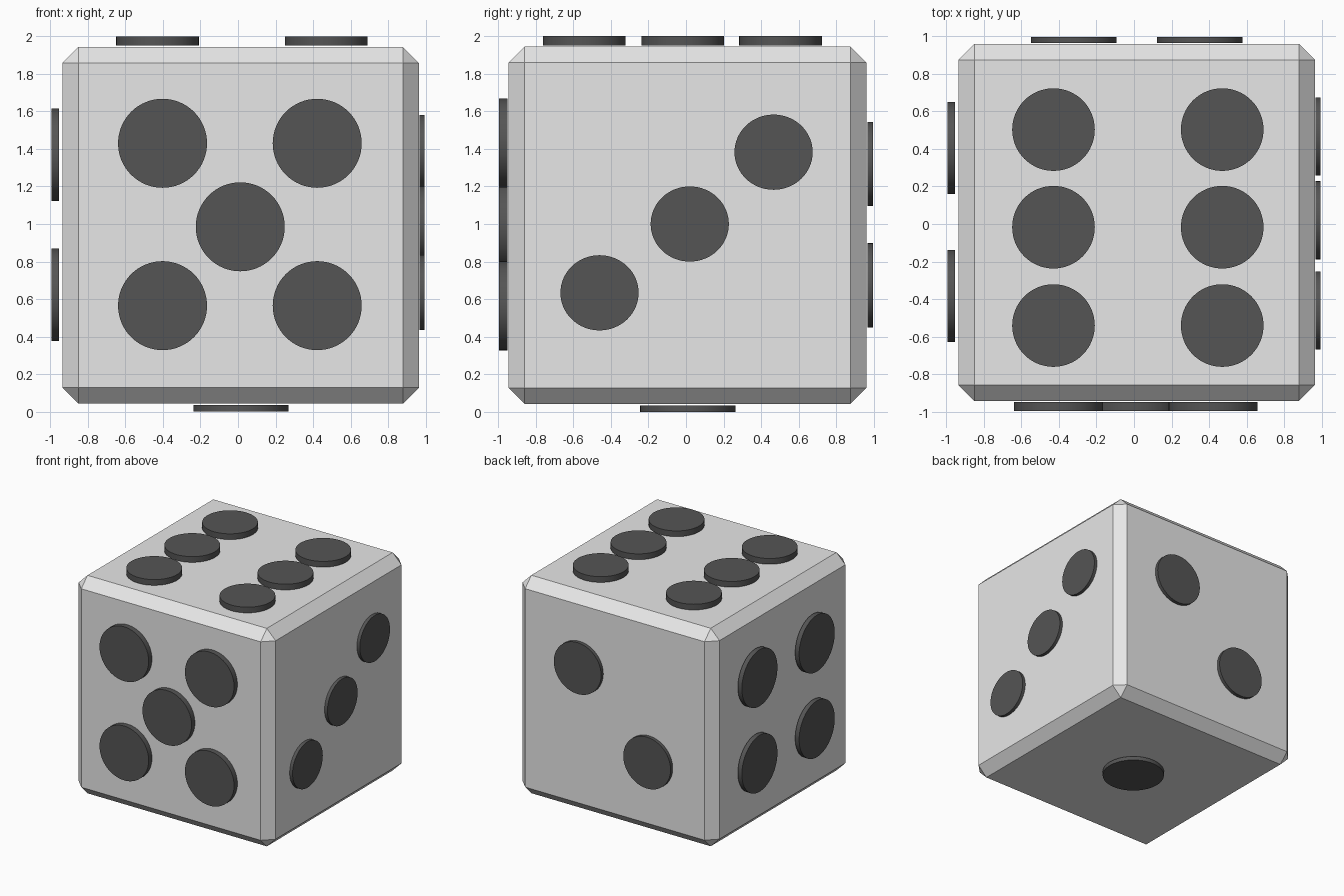
import bpy
import bmesh
from mathutils import Matrix, Vector

if "Cube" in bpy.data.objects:
    bpy.data.objects.remove(bpy.data.objects["Cube"])


def material(name, value):
    m = bpy.data.materials.new(name)
    m.diffuse_color = (value, value, value, 1)
    m.use_nodes = True
    m.node_tree.nodes["Principled BSDF"].inputs["Base Color"].default_value = m.diffuse_color
    return m


light_grey = material("light grey", 0.8)
dark_grey = material("dark grey", 0.09)


def add_object(name, bm, mat):
    bmesh.ops.recalc_face_normals(bm, faces=bm.faces)
    mesh = bpy.data.meshes.new(name)
    bm.to_mesh(mesh)
    bm.free()
    mesh.materials.append(mat)
    ob = bpy.data.objects.new(name, mesh)
    bpy.context.collection.objects.link(ob)
    return ob


# Chamfered cube body
lo, hi = Vector((-0.936, -0.943, 0.043)), Vector((0.964, 0.960, 1.943))
bm = bmesh.new()
size = hi - lo
bmesh.ops.create_cube(bm, size=1, matrix=Matrix.Translation((lo + hi) / 2)
                      @ Matrix.Diagonal((*size, 1)))
bmesh.ops.bevel(bm, geom=bm.edges[:], offset=0.085, offset_type='OFFSET',
                segments=1, profile=0.5, affect='EDGES')
add_object("die_body", bm, light_grey)


def pips(name, axis, near, far, radii, centres):
    """Raised discs on one side; axis is the disc direction, near/far its ends."""
    u, v = [i for i in range(3) if i != axis]
    for n, (a, b) in enumerate(centres, 1):
        mat = Matrix.Identity(4)
        for row, col, val in ((u, 0, radii[0]), (v, 1, radii[1]),
                              (axis, 2, abs(far - near))):
            for k in range(3):
                mat[row][k] = 0
            mat[row][col] = val
        mat[u][3], mat[v][3], mat[axis][3] = a, b, (near + far) / 2
        bm = bmesh.new()
        bmesh.ops.create_cone(bm, cap_ends=True, segments=64, radius1=1,
                              radius2=1, depth=1, matrix=mat)
        ob = add_object(f"{name}_pip_{n}", bm, dark_grey)
        # round sides smooth, caps flat
        for p in ob.data.polygons:
            p.use_smooth = len(p.vertices) == 4
        ob.data.set_sharp_from_angle(angle=0.6)


# Five in front, two behind
pips("front", 1, -0.995, -0.949, (0.237, 0.237),
     [(x, z) for x in (-0.402, 0.422) for z in (0.565, 1.43)] + [(0.012, 0.985)])
pips("back", 1, 0.965, 0.995, (0.228, 0.224), [(0.35, 1.319), (-0.32, 0.674)])
# Three on the right, four on the left
pips("right", 0, 0.966, 0.994, (0.208, 0.2),
     [(-0.46, 0.634), (0.02, 1.0), (0.466, 1.382)])
pips("left", 0, -0.994, -0.955, (0.245, 0.246),
     [(y, z) for y in (-0.384, 0.405) for z in (0.623, 1.369)])
# Six on top, one below
pips("top", 2, 1.95, 2.0, (0.22, 0.22),
     [(x, y) for x in (-0.429, 0.47) for y in (-0.541, -0.017, 0.503)])
pips("bottom", 2, 0.0, 0.035, (0.254, 0.254), [(0.016, 0.01)])
